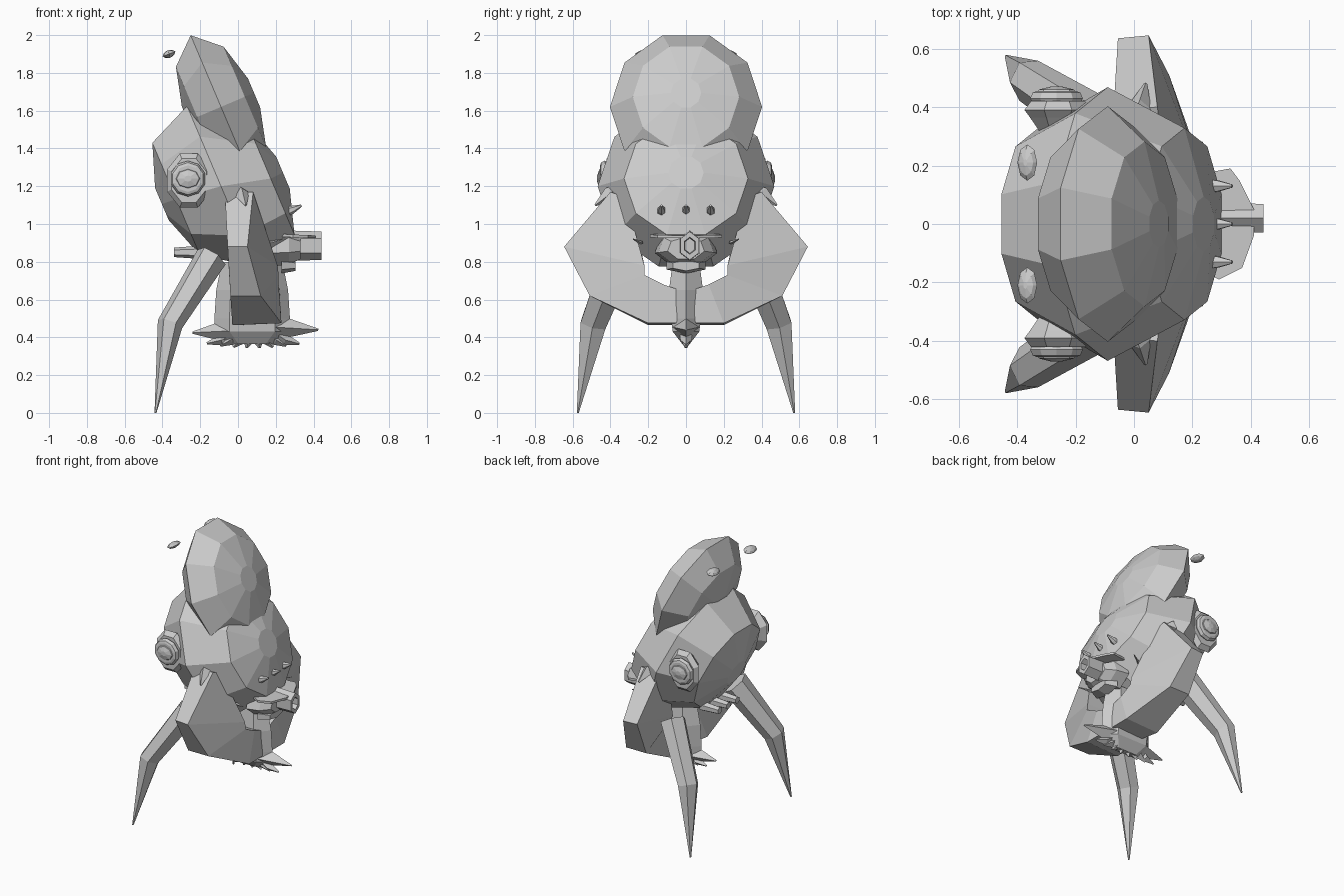
import bpy, bmesh, math
from mathutils import Vector

grey = bpy.data.materials.new("stone_grey")
grey.diffuse_color = (0.6, 0.6, 0.6, 1)


def loft(name, rings):
    """Skin a list of equal-length point rings and cap both ends."""
    bm = bmesh.new()
    vs = [[bm.verts.new(p) for p in r] for r in rings]
    n = len(rings[0])
    for a, b in zip(vs, vs[1:]):
        for i in range(n):
            j = (i + 1) % n
            bm.faces.new((a[i], a[j], b[j], b[i]))
    bm.faces.new(vs[0][::-1])
    bm.faces.new(vs[-1])
    bmesh.ops.recalc_face_normals(bm, faces=bm.faces)
    me = bpy.data.meshes.new(name)
    bm.to_mesh(me)
    bm.free()
    me.materials.append(grey)
    ob = bpy.data.objects.new(name, me)
    bpy.context.collection.objects.link(ob)
    return ob


def lathe(name, center, axis, profile, n, scale=(1, 1), phase=0.0):
    """Profile of (radius, distance, optional upright shift) turned round an axis."""
    a = Vector(axis).normalized()
    v = Vector((0, 1, 0)) if abs(a.y) < 0.9 else Vector((1, 0, 0))
    v = (v - a * v.dot(a)).normalized()
    u = a.cross(v)
    rings = []
    for r, d, *shift in profile:
        c = Vector(center) + a * d + u * (shift[0] if shift else 0)
        rings.append([c + u * (r * scale[0] * math.cos(t)) + v * (r * scale[1] * math.sin(t))
                      for t in (phase + 2 * math.pi * i / n for i in range(n))])
    return loft(name, rings)


def tube(name, path, n, widen=1.0):
    """Tapering limb through (point, radius) pairs; widen stretches it sideways."""
    rings = []
    for i, (p, r) in enumerate(path):
        q0 = Vector(path[max(i - 1, 0)][0])
        q1 = Vector(path[min(i + 1, len(path) - 1)][0])
        d = (q1 - q0).normalized()
        ref = Vector((0, 0, 1)) if abs(d.x) > 0.9 else Vector((1, 0, 0))
        v = d.cross(ref).normalized()
        u = v.cross(d)
        rings.append([Vector(p) + r * (u * math.cos(2 * math.pi * k / n) + v * widen * math.sin(2 * math.pi * k / n))
                      for k in range(n)])
    return loft(name, rings)


# Tilted flattened body and head
TILT = (0.92, 0, 0.39)
P = math.radians(18)
lathe("body", (-0.09, 0, 1.20), TILT,
      [(0.097, -0.325, 0.035), (0.34, -0.245, 0.03), (0.485, 0, 0), (0.34, 0.258, -0.065), (0.097, 0.33, -0.062)],
      10, (1, 0.965), P)
lathe("head", (-0.09, 0, 1.62), TILT,
      [(0.087, -0.19), (0.303, -0.137), (0.433, 0), (0.303, 0.137), (0.087, 0.19)], 10, (1, 0.93), P)

for s, side in ((1, "left"), (-1, "right")):
    # Floating eyes behind the head
    lathe(side + "_eye", (-0.365, s * 0.21, 1.90), (-0.35, 0, 0.94),
          [(0.012, -0.02), (0.045, -0.012), (0.062, 0), (0.045, 0.012), (0.012, 0.02)], 8, (0.58, 1))

    # Round side knobs with a lens in the middle
    lathe(side + "_knob_base", (-0.26, s * 0.39, 1.23), (0, s, 0),
          [(0.07, -0.09), (0.13, -0.025), (0.155, 0.0), (0.125, 0.03)], 8, (1, 0.8), math.pi / 8)
    lathe(side + "_knob_rim", (-0.265, s * 0.42, 1.24), (0, s, 0),
          [(0.07, -0.03), (0.095, 0.01), (0.085, 0.03), (0.07, 0.035)], 10)
    lathe(side + "_knob_lens", (-0.265, s * 0.45, 1.24), (0, s, 0),
          [(0.075, -0.01), (0.06, 0.01), (0.02, 0.02)], 8, (0.8, 1))

    # Bent pointed hind legs
    tube(side + "_hind_leg", [((-0.14, s * 0.35, 0.825), 0.085), ((-0.36, s * 0.49, 0.47), 0.068),
                              ((-0.437, s * 0.573, 0.0), 0.005)], 6, 1.15)

    # Broad front arms sweeping down and under: outer back, outer front, inner front, inner back
    sections = [
        ((-0.07, 0.39, 1.17), (0.08, 0.40, 1.17), (0.09, 0.32, 1.14), (-0.06, 0.30, 1.14)),
        ((-0.055, 0.635, 0.88), (0.05, 0.645, 0.88), (0.21, 0.22, 0.78), (-0.05, 0.22, 0.78)),
        ((-0.04, 0.51, 0.62), (0.12, 0.51, 0.62), (0.215, 0.22, 0.73), (-0.02, 0.22, 0.73)),
        ((-0.03, 0.20, 0.465), (0.23, 0.20, 0.475), (0.215, 0.12, 0.68), (0.0, 0.12, 0.68)),
        ((0.0, 0.05, 0.465), (0.23, 0.05, 0.475), (0.22, 0.03, 0.65), (0.02, 0.03, 0.65)),
    ]
    loft(side + "_arm", [[(x, s * y, z) for x, y, z in q] for q in sections])
    # Shoulder shard
    tube(side + "_shoulder_shard", [((0.0, s * 0.36, 1.20), 0.012), ((0.02, s * 0.40, 1.16), 0.04),
                                    ((0.04, s * 0.48, 1.10), 0.006)], 4)
    # Cheek whisker
    tube(side + "_whisker", [((0.15, s * 0.235, 0.90), 0.01), ((0.235, s * 0.28, 0.92), 0.003)], 4)

# Brow spikes
for y in (-0.13, 0, 0.13):
    lathe("brow_spike", (0.24, y, 1.055), (0.9, 0, 0.4),
          [(0.026, 0), (0.022, 0.05), (0.006, 0.105)], 6)

# Puckered mouth with flat lips and a tube snout
lathe("mouth", (0.18, 0.0, 0.87), (1, 0, 0), [(0.17, 0.0), (0.15, 0.09), (0.10, 0.15)], 7, (0.62, 1))
loft("upper_lip", [[(x, y, z + 0.04 * (0.4 - x)) for x, y in ((0.22, 0.17), (0.33, 0.19), (0.36, 0.15), (0.41, 0.05),
                                             (0.41, -0.04), (0.37, -0.15), (0.29, -0.19), (0.22, -0.15))]
                   for z in (0.925, 0.94)])
lathe("lower_lip", (0.23, 0, 0.78), (1, 0, 0), [(0.12, 0), (0.08, 0.075)], 6, (0.35, 1))
lathe("snout", (0.28, 0.02, 0.885), (1, 0, 0),
      [(0.08, 0), (0.075, 0.163), (0.045, 0.163), (0.04, 0.1)], 6, (1, 0.75))

# Under-body stalk flaring to a pointed fan
loft("stalk", [[(0.075 + w * sx, d * sy, z) for sx, sy in ((-1, 0), (-0.6, -1), (0.6, -1), (1, 0), (0.6, 1), (-0.6, 1))]
               for z, w, d in ((0.80, 0.16, 0.07), (0.65, 0.19, 0.09), (0.50, 0.20, 0.08), (0.43, 0.20, 0.07),
                               (0.365, 0.12, 0.02))])
tube("fan_tip", [((0.18, 0, 0.455), 0.075), ((0.425, 0, 0.44), 0.006)], 4)
tube("fan_heel", [((-0.03, 0, 0.435), 0.07), ((-0.24, 0, 0.425), 0.006)], 4)
for i in range(8):
    x = -0.165 + 0.07 * i
    z = 0.335 + 0.4 * (x - 0.085) ** 2
    tube("fan_blade", [((0.085 + (x - 0.085) * 0.3, 0, 0.45), 0.035),
                       ((0.085 + (x - 0.085) * 0.7, 0, 0.385), 0.03), ((x, 0, z + 0.008), 0.006)], 4)

# Small tail pegs
for y in (-0.1, 0, 0.1):
    lathe("tail_peg", (-0.2, y, 0.85), (-1, 0, 0), [(0.035, 0), (0.025, 0.14)], 6)
